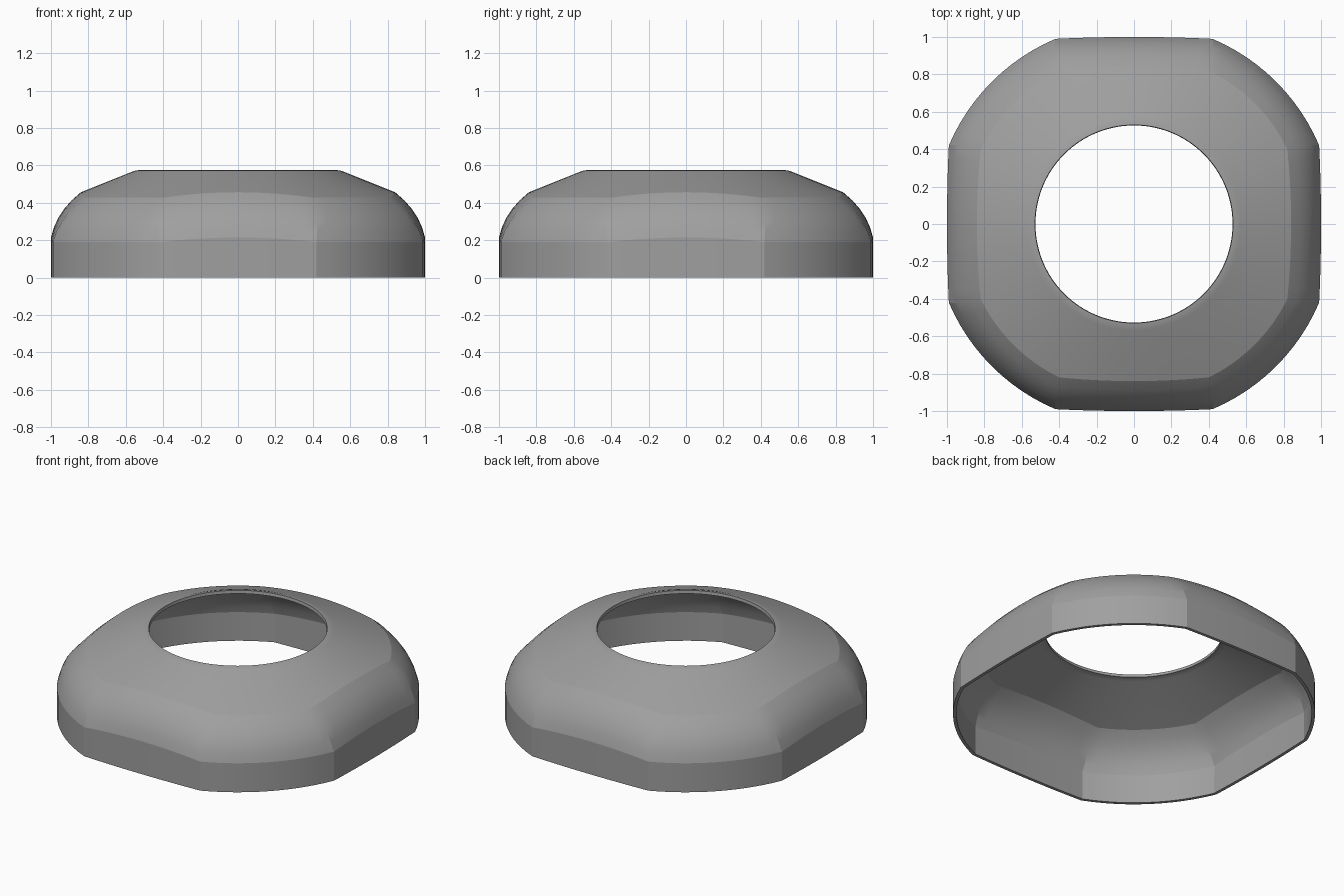
import bpy, bmesh, math
from mathutils import Vector, Matrix

if "Cube" in bpy.data.objects:
    bpy.data.objects.remove(bpy.data.objects["Cube"])

STEPS = 12                      # columns per side of the eight-sided outline
grey = bpy.data.materials.new("mid_grey")
grey.diffuse_color = (0.35, 0.35, 0.35, 1)
grey.use_nodes = True
grey.node_tree.nodes["Principled BSDF"].inputs["Base Color"].default_value = grey.diffuse_color


def polar(r, a, z):
    return Vector((r * math.cos(a), r * math.sin(a), z))


def flat_column(u):
    """Shoulder base, shoulder top and opening angle on a flat side, u in -1..1."""
    base = Vector((1 - 0.01 * u * u, 0.42 * u, 0.215 - 0.025 * u * u))
    top = Vector((0.84 - 0.02 * u * u, 0.40 * u, 0))
    return base, top, u * math.radians(24)


def round_column(u):
    """The same on a rounded corner side."""
    mid = math.pi / 4
    base_half = mid - math.atan2(0.42, 0.99)
    top_half = mid - math.atan2(0.40, 0.82)
    base = polar(math.hypot(0.42, 0.99), mid + u * base_half, 0.19)
    top = polar(math.hypot(0.40, 0.82), mid + u * top_half, 0)
    return base, top, mid + u * math.radians(21)


def column(base, top, ang):
    """Profile from the foot of the wall up to the opening."""
    top.z = 0.565 - 0.40 * (top.xy.length - 0.57)
    out = Vector((base.x + top.x, base.y + top.y, 0)).normalized()
    ctrl = (base + top) / 2 + out * 0.05 + Vector((0, 0, 0.02))
    pts = [Vector((base.x, base.y, 0))]
    for i in range(6):          # rounded shoulder
        t = i / 5
        pts.append(base * (1 - t) ** 2 + ctrl * 2 * t * (1 - t) + top * t * t)
    # sloping top and rolled lip
    pts += [polar(r, ang, z) for r, z in ((0.57, 0.565), (0.55, 0.572), (0.53, 0.575))]
    return pts


# Shell skin: one quarter outline, repeated four times
columns = []
for quarter in range(4):
    turn = Matrix.Rotation(quarter * math.pi / 2, 3, 'Z')
    for side in (flat_column, round_column):
        for i in range(STEPS):
            columns.append([turn @ p for p in column(*side(2 * i / STEPS - 1))])

bm = bmesh.new()
grid = [[bm.verts.new(p) for p in col] for col in columns]
for a, b in zip(grid, grid[1:] + grid[:1]):
    for i in range(len(a) - 1):
        bm.faces.new((a[i], b[i], b[i + 1], a[i + 1]))
mesh = bpy.data.meshes.new("shell")
bm.to_mesh(mesh)
bm.free()
mesh.materials.append(grey)
shell = bpy.data.objects.new("shell", mesh)
bpy.context.collection.objects.link(shell)
bpy.context.view_layer.objects.active = shell
shell.select_set(True)

# Thin wall, grown inwards
solid = shell.modifiers.new("wall", 'SOLIDIFY')
solid.thickness = 0.02
solid.offset = -1
bpy.ops.object.modifier_apply(modifier=solid.name)
bpy.ops.object.shade_smooth_by_angle(angle=math.radians(15))
